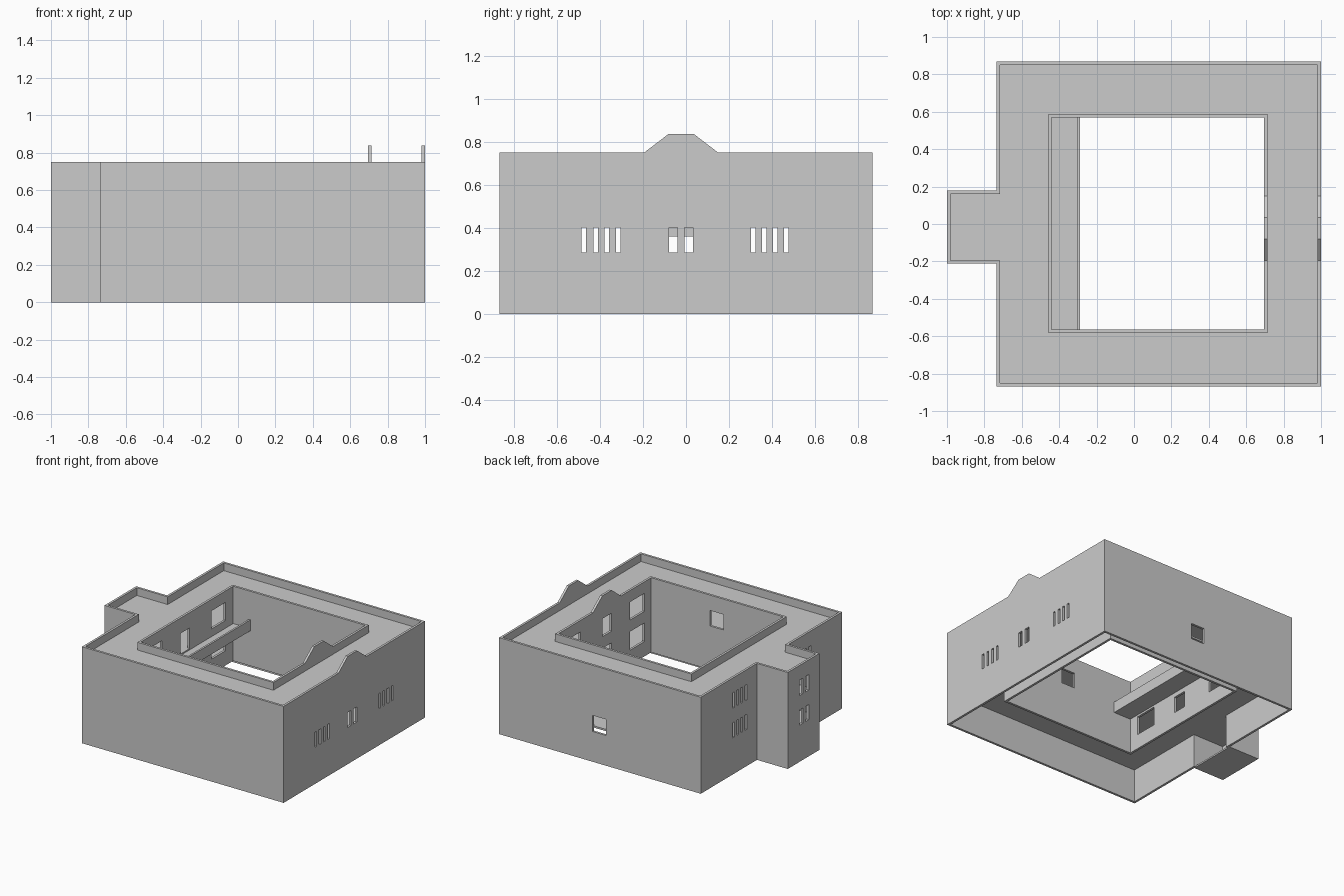
import bpy, bmesh

if "Cube" in bpy.data.objects:
    bpy.data.objects.remove(bpy.data.objects["Cube"])

stone = bpy.data.materials.new("plain grey")
stone.diffuse_color = (0.6, 0.6, 0.6, 1)
stone.use_nodes = True
stone.node_tree.nodes["Principled BSDF"].inputs["Base Color"].default_value = stone.diffuse_color


def finish(name, bm):
    bmesh.ops.recalc_face_normals(bm, faces=bm.faces)
    me = bpy.data.meshes.new(name)
    bm.to_mesh(me)
    bm.free()
    me.materials.append(stone)
    ob = bpy.data.objects.new(name, me)
    bpy.context.collection.objects.link(ob)
    return ob


def place(axis, a, u, v):
    p = [u, v]
    p.insert(axis, a)
    return p


def extrude(bm, axis, thick):
    new = bmesh.ops.extrude_face_region(bm, geom=bm.faces[:])["geom"]
    verts = [g for g in new if isinstance(g, bmesh.types.BMVert)]
    bmesh.ops.translate(bm, verts=verts, vec=place(axis, thick, 0, 0))


def panel(name, axis, a0, a1, us, vs, holes=()):
    """Flat plate across one axis, with rectangular holes (u0, u1, v0, v1)."""
    gu = sorted({*us, *[h[i] for h in holes for i in (0, 1)]})
    gv = sorted({*vs, *[h[i] for h in holes for i in (2, 3)]})
    bm = bmesh.new()
    cache = {}

    def vert(u, v):
        if (u, v) not in cache:
            cache[u, v] = bm.verts.new(place(axis, a0, u, v))
        return cache[u, v]

    for u0, u1 in zip(gu, gu[1:]):
        for v0, v1 in zip(gv, gv[1:]):
            cu, cv = (u0 + u1) / 2, (v0 + v1) / 2
            if any(h[0] < cu < h[1] and h[2] < cv < h[3] for h in holes):
                continue
            bm.faces.new([vert(u0, v0), vert(u1, v0), vert(u1, v1), vert(u0, v1)])
    extrude(bm, axis, a1 - a0)
    return finish(name, bm)


def gable(name, x0, x1):
    """Raised trapezoid on the parapet."""
    bm = bmesh.new()
    prof = [(-0.195, 0.75), (0.15, 0.75), (0.035, 0.838), (-0.08, 0.838)]
    bm.faces.new([bm.verts.new((x0, y, z)) for y, z in prof])
    extrude(bm, 0, x1 - x0)
    finish(name, bm)


# shared sizes
T, H, ROOF = 0.018, 0.75, 0.69
L, R, Y = -0.735, 1.0, 0.868             # main block
WX, WY0, WY1 = -1.0, -0.212, 0.178       # side wing
CX0, CX1, CY0, CY1 = -0.44, 0.695, -0.565, 0.57   # courtyard
LOW, HIGH = (0.285, 0.402), (0.515, 0.635)


def slits(z):
    starts = (-0.485, -0.431, -0.378, -0.326, 0.302, 0.353, 0.404, 0.456)
    return [(y, y + 0.021, *z) for y in starts]


def pair(z):
    return [(y, y + 0.04, *z) for y in (-0.08, -0.008)]


def wide(z):
    return [(-0.485, -0.305, *z), (0.302, 0.477, *z)]


# outer walls
panel("right_wall", 0, R - T, R, (-Y, Y), (0, H), slits(LOW) + pair(LOW))
panel("front_wall", 1, -Y, -Y + T, (L + T, R - T), (0, H))
panel("back_wall", 1, Y - T, Y, (L + T, R - T), (0, H), [(0.08, 0.195, 0.235, 0.36)])
panel("left_wall", 0, L, L + T, (-Y, Y), (0, H),
      slits(LOW) + slits(HIGH) + [(WY0 + T, WY1 - T, 0, 0.36), (WY0 + T, WY1 - T, ROOF, H)])

# wing
panel("wing_end_wall", 0, WX, WX + T, (WY0, WY1), (0, H), pair(LOW) + pair(HIGH))
panel("wing_front_wall", 1, WY0, WY0 + T, (WX + T, L), (0, H))
panel("wing_back_wall", 1, WY1 - T, WY1, (WX + T, L), (0, H))
panel("wing_base", 2, 0, 0.012, (WX + T, L), (WY0 + T, WY1 - T))

# courtyard walls
CZ = 0.17
panel("courtyard_right_wall", 0, CX1, CX1 + T, (CY0 - T, CY1 + T), (CZ, H),
      wide((0.285, 0.43)) + wide((0.52, 0.66))
      + [(-0.08, 0.034, 0.285, 0.43), (-0.08, 0.034, 0.52, 0.66)])
panel("courtyard_left_wall", 0, CX0 - T, CX0, (CY0 - T, CY1 + T), (CZ, H),
      wide((0.285, 0.43)) + wide((0.52, 0.66))
      + [(-0.08, 0.034, 0.285, 0.41), (-0.08, 0.034, 0.47, 0.63)])
panel("courtyard_front_wall", 1, CY0 - T, CY0, (CX0, CX1), (CZ, H), [(0.075, 0.19, 0.51, 0.63)])
panel("courtyard_back_wall", 1, CY1, CY1 + T, (CX0, CX1), (CZ, H))

# roof and floors: one plate each, cut around the courtyard and beside the wing
cuts = [(CX0 - T, CX1 + T, CY0 - T, CY1 + T),
        (WX + T, L + T, -Y + T, WY0 + T), (WX + T, L + T, WY1 - T, Y - T)]
for name, z in (("roof", ROOF), ("upper_floor", 0.47), ("lower_floor", 0.272)):
    panel(name, 2, z - 0.014, z, (WX + T, R - T), (-Y + T, Y - T), cuts)

# gables on both right-hand walls
gable("outer_gable", R - T, R)
gable("courtyard_gable", CX1, CX1 + T)

# balcony
panel("balcony_floor", 2, 0.445, 0.46, (CX0, -0.29), (CY0, CY1))
panel("balcony_rail", 0, -0.305, -0.29, (CY0, CY1), (0.46, 0.53))
